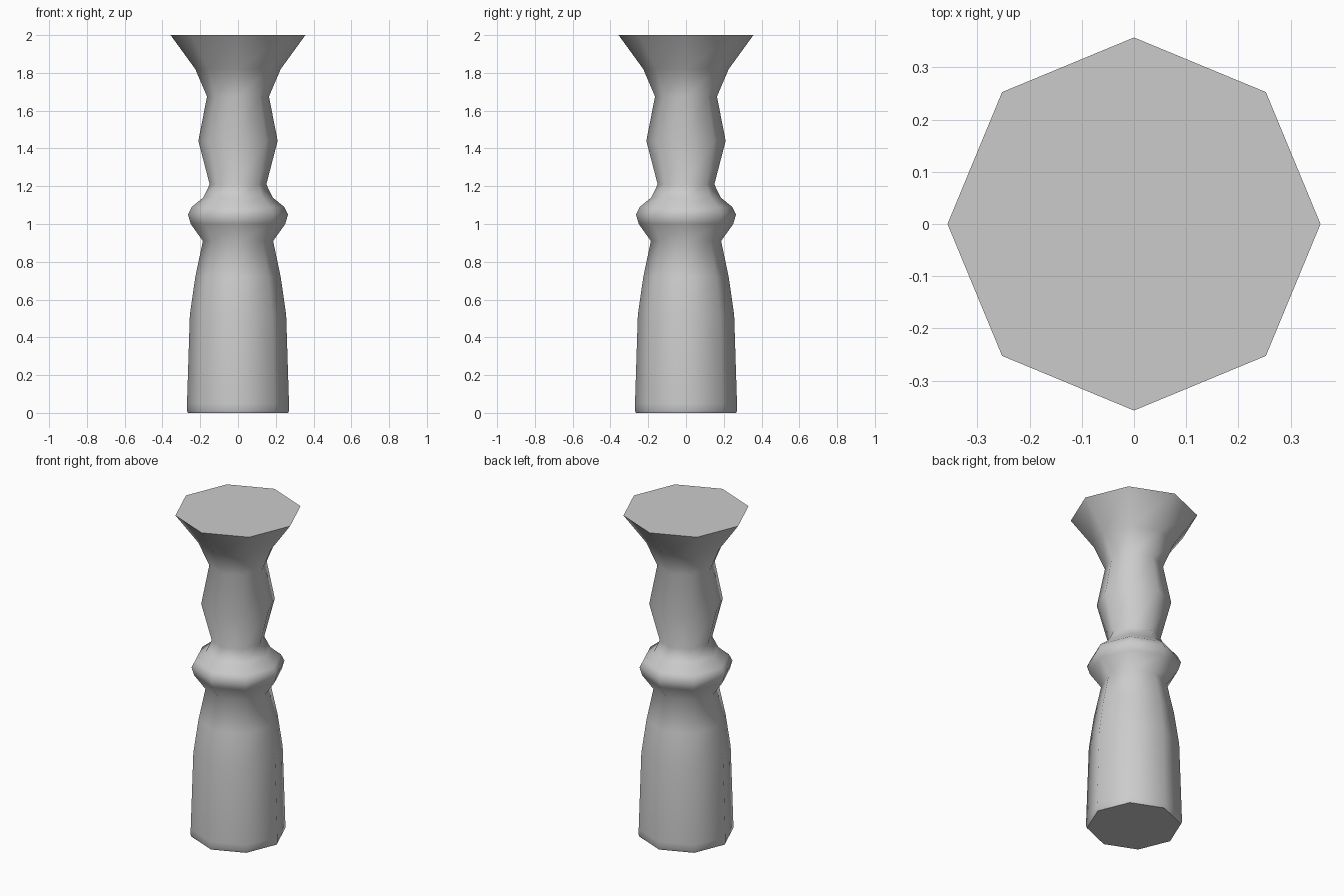
import bpy, bmesh, math

if "Cube" in bpy.data.objects:
    bpy.data.objects.remove(bpy.data.objects["Cube"])

SIDES = 8
# Turned profile: (radius, height), bottom to top
PROFILE = [(0.265, 0.0), (0.27, 0.01), (0.27, 0.05), (0.255, 0.52), (0.226, 0.72),
           (0.186, 0.91), (0.25, 1.0), (0.265, 1.05), (0.245, 1.09),
           (0.184, 1.14), (0.15, 1.21), (0.21, 1.44), (0.164, 1.675),
           (0.226, 1.82), (0.357, 2.0)]

# Octagonal rings, corners on the x and y axes
bm = bmesh.new()
rings = []
for r, z in PROFILE:
    angles = [2 * math.pi * i / SIDES for i in range(SIDES)]
    rings.append([bm.verts.new((r * math.cos(a), r * math.sin(a), z)) for a in angles])

# Side walls
for low, high in zip(rings, rings[1:]):
    for i in range(SIDES):
        j = (i + 1) % SIDES
        bm.faces.new((low[i], low[j], high[j], high[i]))

# Flat end caps
bm.faces.new(rings[0][::-1])
bm.faces.new(rings[-1])

mesh = bpy.data.meshes.new("turned_pillar")
bm.to_mesh(mesh)
bm.free()
pillar = bpy.data.objects.new("turned_pillar", mesh)
bpy.context.collection.objects.link(pillar)

# Smooth around the sides, sharp at the caps
bpy.context.view_layer.objects.active = pillar
pillar.select_set(True)
bpy.ops.object.shade_smooth_by_angle(angle=math.radians(60))
